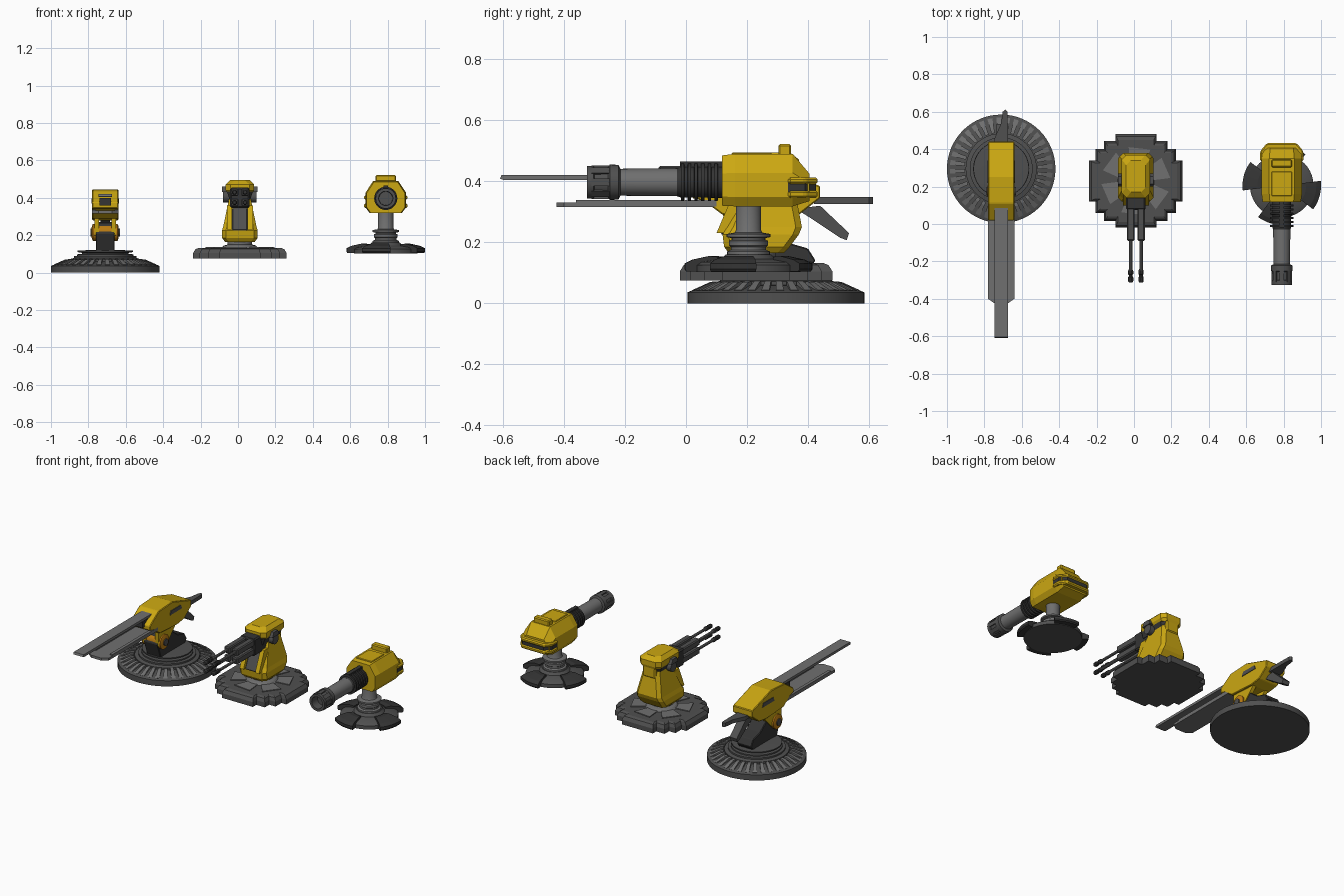
import bpy, bmesh
from math import sin, cos, pi, radians

if "Cube" in bpy.data.objects:
    bpy.data.objects.remove(bpy.data.objects["Cube"])

def material(name, rgb):
    m = bpy.data.materials.new(name)
    m.diffuse_color = (*rgb, 1)
    m.use_nodes = True
    m.node_tree.nodes["Principled BSDF"].inputs["Base Color"].default_value = m.diffuse_color
    return m

YELLOW = material("yellow", (.60, .39, .006))
ORANGE = material("orange", (.50, .20, .006))
GREY = material("grey", (.16, .16, .16))
MID = material("mid_grey", (.08, .08, .08))
DARK = material("dark", (.035, .035, .035))

def loft(name, rings, mat, closed=False, bevel=0, smooth=False):
    """Skin a list of equal-length rings of 3D points."""
    bm = bmesh.new()
    vs = [[bm.verts.new(p) for p in r] for r in rings]
    n = len(rings[0])
    for a, b in zip(vs, vs[1:] + vs[:1] if closed else vs[1:]):
        for i in range(n):
            j = (i + 1) % n
            bm.faces.new((a[i], a[j], b[j], b[i]))
    if not closed:
        bm.faces.new(vs[0])
        bm.faces.new(vs[-1])
    bmesh.ops.recalc_face_normals(bm, faces=bm.faces)
    me = bpy.data.meshes.new(name)
    bm.to_mesh(me)
    bm.free()
    me.materials.append(mat)
    ob = bpy.data.objects.new(name, me)
    bpy.context.collection.objects.link(ob)
    if bevel:
        b = ob.modifiers.new("bevel", 'BEVEL')
        b.width, b.segments, b.limit_method = bevel, 1, 'ANGLE'
    if smooth:
        bpy.context.view_layer.objects.active = ob
        ob.select_set(True)
        bpy.ops.object.shade_smooth_by_angle(angle=radians(30))
        ob.select_set(False)
    return ob

def lathe(name, centre, axis, profile, mat, n=40):
    """Solid of revolution; profile lists (radius, distance along the axis)."""
    cx, cy, cz = centre
    rings = []
    for r, h in profile:
        c = [(r * cos(2 * pi * i / n), r * sin(2 * pi * i / n)) for i in range(n)]
        rings.append([{'z': (cx + u, cy + v, cz + h), 'y': (cx + u, cy + h, cz + v),
                       'x': (cx + h, cy + u, cz + v)}[axis] for u, v in c])
    return loft(name, rings, mat, smooth=True)

def side(name, x, hw, pts, mat, bevel=0):
    """Side profile of (y, z) points, extruded across x."""
    return loft(name, [[(x + s * hw, y, z) for y, z in pts] for s in (-1, 1)], mat, bevel=bevel)

def plan(name, pts, z0, z1, mat, bevel=0):
    return loft(name, [[(x, y, z) for x, y in pts] for z in (z0, z1)], mat, bevel=bevel)

def box(name, x0, x1, y0, y1, z0, z1, mat, bevel=0):
    return plan(name, [(x0, y0), (x1, y0), (x1, y1), (x0, y1)], z0, z1, mat, bevel)

def tower(name, x, levels, c, mat):
    """Stack of corner-cut rectangles; levels list (z, y0, y1, half width)."""
    return loft(name, [[(x - w, a + c, z), (x - w + c, a, z), (x + w - c, a, z), (x + w, a + c, z),
                        (x + w, b - c, z), (x + w - c, b, z), (x - w + c, b, z), (x - w, b - c, z)]
                       for z, a, b, w in levels], mat)

def sector(name, cx, cy, profile, a0, a1, steps, mat):
    """Cross-section of (radius, z) points swept between two angles in degrees."""
    rings = []
    for i in range(steps + 1):
        a = radians(a0 + (a1 - a0) * i / steps)
        rings.append([(cx + r * cos(a), cy + r * sin(a), z) for r, z in profile])
    return loft(name, rings, mat)

# ---------- Left turret: twin-blade gun on a ribbed disc ----------
X, Y = -.71, .295
lathe("disc_base", (X, Y, 0), 'z', [(.29, 0), (.29, .036), (.275, .042), (.26, .044), (.21, .058),
      (.19, .06), (.19, .072), (.168, .078), (.168, .088), (.15, .09), (.15, .098), (.125, .1),
      (.125, .106), (.148, .11), (.148, .117), (.1, .12)], MID, 64)
for i in range(36):
    sector("disc_rib", X, Y, [(.268, .03), (.275, .043), (.215, .07), (.195, .072), (.195, .05)],
           i * 10, i * 10 + 5.5, 1, GREY)
side("pivot_arm", X, .05, [(.16, .11), (.40, .11), (.425, .14), (.40, .18), (.33, .2), (.24, .27),
     (.15, .26), (.125, .21)], DARK, .004)
lathe("pivot_joint", (X, .175, .215), 'x', [(.03, -.072), (.046, -.066), (.046, .066), (.03, .072)], ORANGE, 24)
lathe("pivot_pin", (X, .175, .215), 'x', [(.022, -.078), (.022, .078)], MID, 16)
for s in (-1, 1):
    side("yoke_cheek", X + s * .045, .012, [(.13, .2), (.18, .175), (.225, .2), (.33, .31), (.12, .31)], YELLOW)
    side("body_slot", X + s * .07, .004, [(.22, .37), (.34, .37), (.33, .395), (.23, .395)], MID)
    box("blade_rail", X + s * .06 - .01, X + s * .06 + .01, -.36, .1, .318, .338, GREY)
side("gun_body", X, .07, [(.02, .345), (.02, .375), (.11, .437), (.25, .445), (.44, .385), (.44, .345),
     (.37, .29), (.3, .28), (.12, .29), (.06, .335)], YELLOW, .004)
box("blade_socket", X - .03, X + .03, .0, .1, .36, .4, DARK)
side("upper_blade", X, .035, [(-.61, .408), (-.605, .421), (.12, .421), (.12, .405), (-.6, .405)], GREY)
plan("lower_blade", [(X - .07, .12), (X - .07, -.4), (X - .035, -.425), (X + .035, -.425),
     (X + .07, -.4), (X + .07, .12)], .315, .331, GREY)
plan("tail_blade", [(X - .035, .42), (X + .035, .42), (X + .035, .54), (X + .033, .6), (X + .022, .613),
     (X + .008, .6), (X - .0, .54), (X - .035, .46)], .325, .349, MID)
side("tail_fin", X, .025, [(.36, .31), (.44, .32), (.535, .23), (.527, .207), (.505, .215), (.4, .285)], MID)

# ---------- Middle turret: four-barrel gun on a stepped plate ----------
X, Y = .01, .23
q = [(.25, .11), (.215, .11), (.215, .17), (.17, .17), (.17, .215), (.11, .215), (.11, .25)]
outline = []
for k in range(4):
    for x, y in q:
        outline.append([(x, y), (-y, x), (-x, -y), (y, -x)][k])
def ring(scale, z):
    return [(X + x * scale, Y + y * scale, z) for x, y in outline]
loft("stepped_plate", [ring(1, .075), ring(1, .105), ring(.95, .125), ring(.88, .132)], MID)
for i in range(6):
    def pt(r, d):
        a = radians(i * 60 + d)
        return X + r * cos(a), Y + r * sin(a)
    plan("plate_vane", [pt(.06, 0), pt(.185, 5), pt(.185, 42), pt(.085, 50)], .12, .137, GREY)
lathe("neck", (X, Y, 0), 'z', [(.1, .13), (.085, .145), (.066, .15), (.066, .175)], GREY, 32)
tower("pedestal", X, [(.165, .14, .32, .08), (.185, .125, .34, .095), (.225, .12, .37, .095),
      (.25, .135, .38, .088), (.41, .2, .35, .055)], .02, YELLOW)
side("pedestal_front_panel", X, .042, [(.112, .225), (.165, .345), (.24, .345), (.24, .225)], MID, .006)
for s in (-1, 1):
    lathe("trunnion", (X + s * .06, .24, .405), 'x', [(.03, -.03), (.03, .03)], MID, 16)
    side("pedestal_rib", X + s * .055, .014, [(.1, .23), (.155, .36), (.2, .36), (.15, .23)], YELLOW)
    side("head_side_tab", X + s * .075, .02, [(.2, .43), (.27, .43), (.255, .46), (.215, .46)], MID)
tower("head_band", X, [(.39, .14, .345, .055), (.435, .14, .355, .07)], .02, DARK)
tower("head_shell", X, [(.425, .145, .365, .066), (.44, .14, .37, .076), (.472, .14, .37, .076),
      (.495, .17, .34, .052)], .025, YELLOW)
box("head_rear", X - .045, X + .045, .3, .365, .36, .44, YELLOW, .008)
box("mantlet", X - .052, X + .052, .075, .22, .345, .455, DARK, .008)
for sx in (-.028, .028):
    for z in (.375, .43):
        box("barrel_housing", X + sx - .02, X + sx + .02, -.09, .1, z - .021, z + .021, MID, .006)
        lathe("barrel", (X + sx, 0, z), 'y', [(.009, -.3), (.009, -.08)], GREY, 10)
        lathe("muzzle", (X + sx, 0, z), 'y', [(.009, -.313), (.014, -.305), (.014, -.285), (.01, -.28),
              (.01, -.272), (.014, -.268), (.014, -.25), (.009, -.24)], DARK, 10)

# ---------- Right turret: single cannon on a clawed foot ----------
X, Y = .79, .205
lathe("foot_disc", (X, Y, 0), 'z', [(.17, .102), (.17, .125), (.155, .135), (.09, .145), (.075, .16)], MID, 40)
for a in (75, 165, 255, 345):
    sector("foot_claw", X, Y, [(.1, .105), (.205, .105), (.21, .112), (.21, .13), (.185, .143),
           (.13, .155), (.1, .152)], a - 22, a + 22, 6, DARK)
lathe("column", (X, Y, 0), 'z', [(.07, .15), (.07, .17), (.058, .175), (.058, .185), (.064, .19), (.064, .205),
      (.055, .208), (.055, .214), (.072, .217), (.072, .227), (.045, .232), (.041, .24), (.041, .34)], GREY, 32)

def head_ring(y, z0, z1, w):
    c = (z1 - z0) * .36
    return [(X + sx * a, y, z) for sx, a, z in ((-1, w * .8, z0), (1, w * .8, z0), (1, w, z0 + c * .5),
            (1, w, z1 - c), (1, w * .62, z1), (-1, w * .62, z1), (-1, w, z1 - c), (-1, w, z0 + c * .5))]
loft("cannon_head", [head_ring(.118, .32, .485, .102), head_ring(.16, .318, .49, .108),
     head_ring(.35, .318, .49, .108), head_ring(.405, .335, .425, .1)], YELLOW)
# rear bumper: two yellow lips around a dark slot
def bumper(name, grow, z0, z1, mat, bevel):
    w = .115 + grow
    plan(name, [(X - w, .335), (X + w, .335), (X + w, .39), (X + w - .035, .432 + grow),
         (X - w + .035, .432 + grow), (X - w, .39)], z0, z1, mat, bevel)
bumper("bumper_upper", 0, .39, .413, YELLOW, .007)
bumper("bumper_slot", -.006, .365, .395, DARK, 0)
bumper("bumper_lower", 0, .345, .37, YELLOW, .007)
box("top_sight", X - .055, X + .055, .303, .345, .48, .522, YELLOW, .006)
box("roof_panel", X - .055, X + .055, .15, .28, .485, .495, YELLOW, .003)

# cannon barrel with cooling rings and slotted muzzle
Z = .397
cool = [(.05, .125)]
for i in range(6):
    y = .105 - i * .022
    cool += [(.05, y), (.062, y - .001), (.062, y - .011), (.05, y - .012)]
lathe("cooling_rings", (X, 0, Z), 'y', cool + [(.046, -.03)], DARK, 32)
lathe("cannon_tube", (X, 0, Z), 'y', [(.046, -.02), (.044, -.23)], GREY, 32)
lathe("muzzle_collar", (X, 0, Z), 'y', [(.044, -.215), (.057, -.222), (.058, -.25), (.05, -.256), (.048, -.3),
      (.054, -.303), (.054, -.325), (.038, -.325), (.036, -.27)], MID, 32)
for i in range(8):
    a = i * pi / 4
    tilt = [(X + r * cos(a + d), Z + r * sin(a + d)) for r, d in ((.04, -.22), (.057, -.22), (.057, .22), (.04, .22))]
    loft("muzzle_bar", [[(x, y, z) for x, z in tilt] for y in (-.31, -.245)], MID)
box("barrel_rail", X - .012, X + .012, -.02, .12, Z + .05, Z + .068, DARK)
